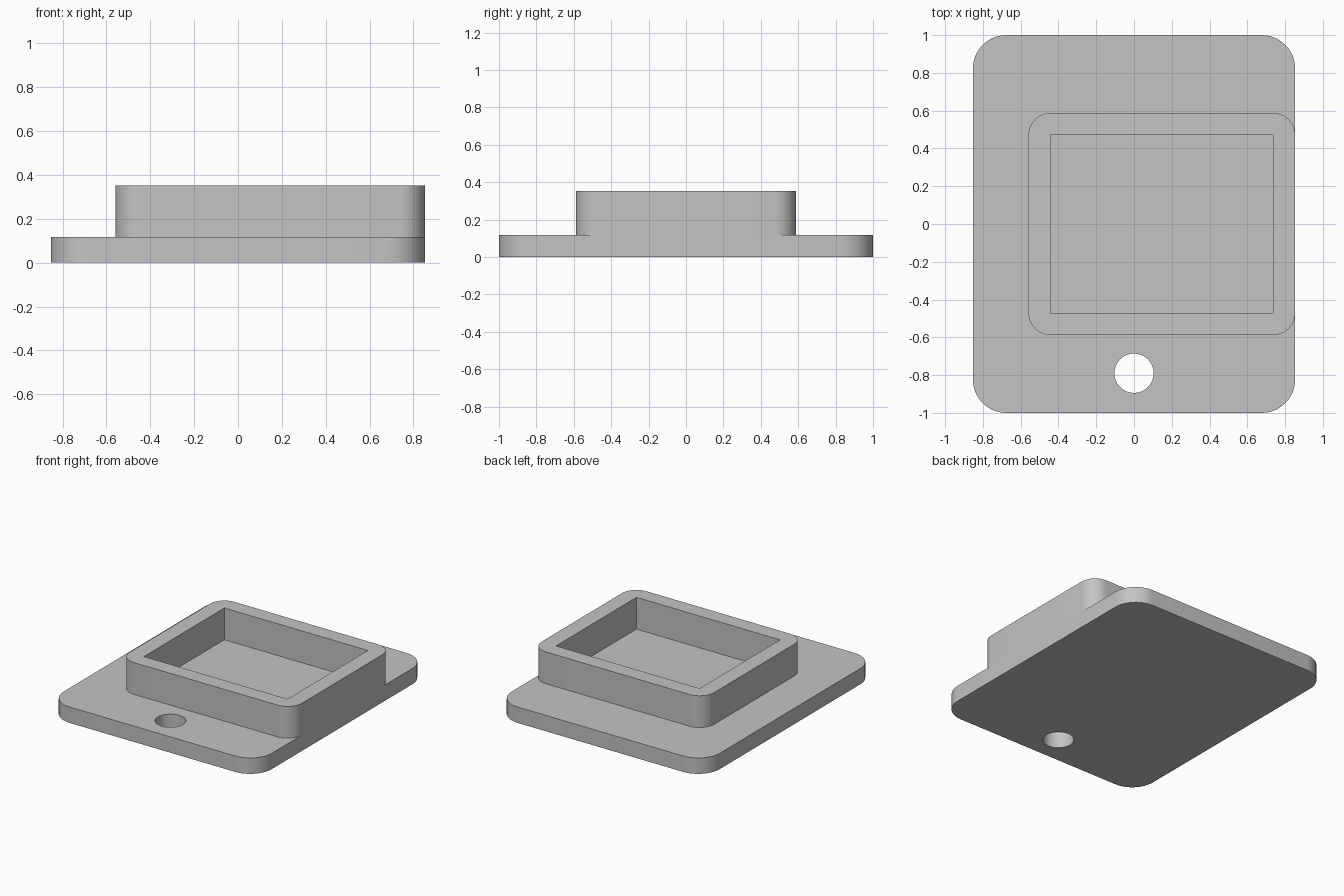
import bpy, bmesh, math

cube = bpy.data.objects.get("Cube")
if cube:
    bpy.data.objects.remove(cube, do_unlink=True)

UNIT = 2 / 34                 # plate length is 34 units
PLATE_W, PLATE_L, PLATE_H = 29 * UNIT, 2.0, 2 * UNIT
FRAME_W, FRAME_L, FRAME_H = 24 * UNIT, 20 * UNIT, 4 * UNIT
WALL = 2 * UNIT
FRAME_X = (PLATE_W - FRAME_W) / 2    # frame sits flush with the +x edge

grey = bpy.data.materials.new("plain grey")
grey.use_nodes = True
colour = (0.55, 0.55, 0.55, 1)
grey.diffuse_color = colour
grey.node_tree.nodes["Principled BSDF"].inputs["Base Color"].default_value = colour


def add_object(name, bm):
    mesh = bpy.data.meshes.new(name)
    bm.to_mesh(mesh)
    bm.free()
    obj = bpy.data.objects.new(name, mesh)
    bpy.context.collection.objects.link(obj)
    mesh.materials.append(grey)
    return obj


def rounded_block(name, x, width, length, z, height, radius=0):
    """Block standing on z, with its upright edges rounded."""
    bm = bmesh.new()
    bmesh.ops.create_cube(bm, size=1)
    for v in bm.verts:
        v.co = (x + v.co.x * width, v.co.y * length, z + (v.co.z + 0.5) * height)
    if radius:
        upright = [e for e in bm.edges
                   if abs(e.verts[0].co.z - e.verts[1].co.z) > height / 2]
        bmesh.ops.bevel(bm, geom=upright, offset=radius, segments=12,
                        profile=0.5, affect='EDGES')
    return add_object(name, bm)


def cylinder(name, x, y, z, radius, depth):
    bm = bmesh.new()
    bmesh.ops.create_cone(bm, cap_ends=True, segments=48, radius1=radius,
                          radius2=radius, depth=depth)
    bmesh.ops.translate(bm, verts=bm.verts, vec=(x, y, z))
    return add_object(name, bm)


def select_only(obj):
    bpy.ops.object.select_all(action='DESELECT')
    obj.select_set(True)
    bpy.context.view_layer.objects.active = obj


def cut(obj, cutter):
    cutter.hide_render = True
    mod = obj.modifiers.new("cut", 'BOOLEAN')
    mod.operation = 'DIFFERENCE'
    mod.solver = 'EXACT'
    mod.object = cutter
    select_only(obj)
    bpy.ops.object.modifier_apply(modifier=mod.name)
    bpy.data.objects.remove(cutter, do_unlink=True)


# Base plate with a round mounting hole near the front
plate = rounded_block("base_plate", 0, PLATE_W, PLATE_L, 0, PLATE_H, 3 * UNIT)
cut(plate, cylinder("hole_cutter", 0, -0.79, PLATE_H / 2, 0.104, PLATE_H * 3))

# Raised frame around a square-cornered pocket
frame = rounded_block("raised_frame", FRAME_X, FRAME_W, FRAME_L,
                      PLATE_H, FRAME_H, 2 * UNIT)
cut(frame, rounded_block("pocket_cutter", FRAME_X, FRAME_W - 2 * WALL,
                         FRAME_L - 2 * WALL, 0, FRAME_H * 3))

# Smooth corners, sharp rims
for obj in (plate, frame):
    select_only(obj)
    bpy.ops.object.shade_smooth_by_angle(angle=math.radians(30))
